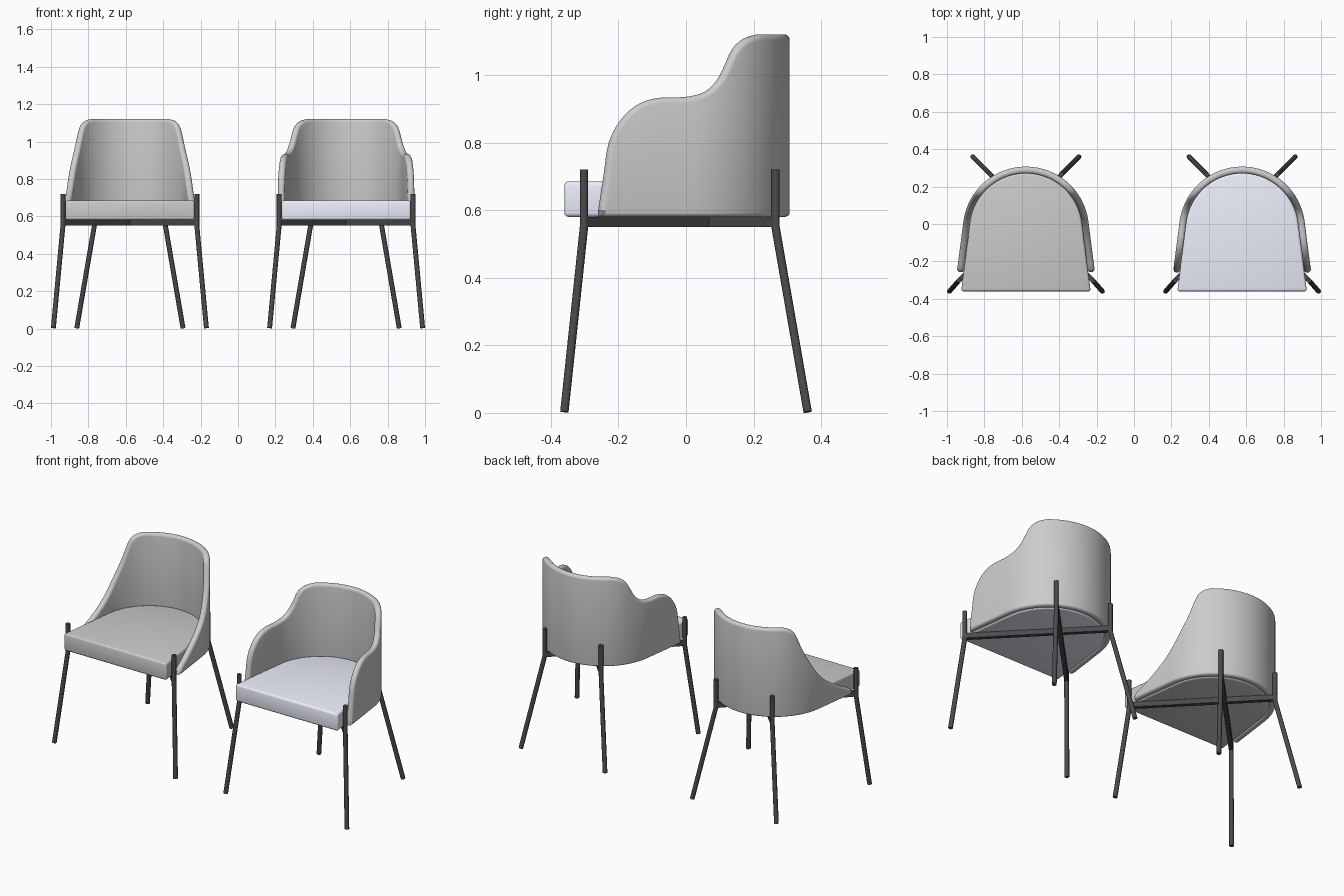
import bpy, bmesh, math
from mathutils import Vector

if "Cube" in bpy.data.objects:
    bpy.data.objects.remove(bpy.data.objects["Cube"])

C = -0.03                 # centre of the rear arc (y)
A = math.atan(0.13)       # flare of the straight sides
R_SEAT, R_SHELL = 0.301, 0.337
THICK, BOTTOM = 0.037, 0.58


def material(name, rgb):
    m = bpy.data.materials.new(name)
    m.diffuse_color = (*rgb, 1)
    m.use_nodes = True
    m.node_tree.nodes["Principled BSDF"].inputs["Base Color"].default_value = m.diffuse_color
    return m


DARK = material("dark_metal", (0.07, 0.07, 0.07))
PALE = material("pale_fabric", (0.84, 0.86, 0.97))


def finish(name, bm, x, mat=None, angle=35):
    bmesh.ops.recalc_face_normals(bm, faces=bm.faces)
    me = bpy.data.meshes.new(name)
    bm.to_mesh(me)
    bm.free()
    ob = bpy.data.objects.new(name, me)
    bpy.context.collection.objects.link(ob)
    ob.location.x = x
    if mat:
        me.materials.append(mat)
    if angle:
        bpy.ops.object.select_all(action='DESELECT')
        ob.select_set(True)
        bpy.context.view_layer.objects.active = ob
        bpy.ops.object.shade_smooth_by_angle(angle=math.radians(angle))
    return ob


def path(s, d, r):
    """Point on the U-shaped plan: s along from the back centre, d inwards."""
    st = r * (math.pi / 2 - A)
    t = abs(s)
    a = math.pi / 2 - min(t, st) / r
    n = Vector((math.cos(a), math.sin(a)))
    p = Vector((0, C)) + n * (r - d) + Vector((math.sin(A), -math.cos(A))) * max(0, t - st)
    return (p.x if s >= 0 else -p.x, p.y)


def s_from_y(y, r):
    yt = C + r * math.sin(A)
    if y >= yt:
        return r * math.acos(min(1, (y - C) / r))
    return r * (math.pi / 2 - A) + (yt - y) / math.cos(A)


def catmull(pts, n):
    q = [pts[0]] + pts + [pts[-1]]
    out = []
    for i in range(1, len(q) - 2):
        a, b, c, d = q[i - 1:i + 3]
        for k in range(n):
            t = k / n
            out.append(0.5 * (2 * b + (c - a) * t + (2 * a - 5 * b + 4 * c - d) * t * t
                              + (3 * b - a - 3 * c + d) * t ** 3))
    return out + [pts[-1]]


def shell(name, profile, x):
    # rim line in unrolled (s, z), from the front end to the back and round again
    half = catmull([Vector((s_from_y(y, R_SHELL), z)) for y, z in profile], 4)
    s0, z0 = half[-1]
    half += [Vector((s0 * (1 - k / 8), z0)) for k in range(1, 9)]
    rim = half + [Vector((-p.x, p.y)) for p in reversed(half[:-1])]
    rad, steps = 0.017, 5
    # (depth, inset) round the edge, outside to inside
    edge = [(rad * (1 - math.cos(k * math.pi / 2 / steps)),
             rad * (1 - math.sin(k * math.pi / 2 / steps))) for k in range(steps + 1)]
    edge += [(THICK - d, i) for d, i in reversed(edge)]
    bm = bmesh.new()
    cols = []
    for i, p in enumerate(rim):
        t = (rim[min(i + 1, len(rim) - 1)] - rim[max(i - 1, 0)]).normalized()
        n = Vector((-t.y, t.x))
        if n.y < 0:
            n = -n
        top, low = [], []
        for d, ins in edge:
            q = p - n * ins
            zb = BOTTOM + ins * 0.7
            top.append(bm.verts.new((*path(q.x, d, R_SHELL), max(q.y, zb + 0.004))))
            low.append(bm.verts.new((*path(q.x, d, R_SHELL), zb)))
        cols.append(top + low[::-1])
    m = len(cols[0])
    for a, b in zip(cols, cols[1:]):
        for k in range(m):
            bm.faces.new((a[k], a[(k + 1) % m], b[(k + 1) % m], b[k]))
    bm.faces.new(cols[0])
    bm.faces.new(cols[-1])
    finish(name, bm, x, None, 50)


def seat(name, x, mat):
    smax = s_from_y(-0.36, R_SEAT)
    st = R_SEAT * (math.pi / 2 - A)
    ss = [-smax] + [st * k / 24 for k in range(-24, 25)] + [smax]
    bm = bmesh.new()
    f = bm.faces.new([bm.verts.new((*path(s, 0, R_SEAT), BOTTOM)) for s in ss])
    ex = bmesh.ops.extrude_face_region(bm, geom=[f])
    bmesh.ops.translate(bm, vec=(0, 0, 0.105),
                        verts=[v for v in ex['geom'] if isinstance(v, bmesh.types.BMVert)])
    bmesh.ops.recalc_face_normals(bm, faces=bm.faces)
    sharp = [e for e in bm.edges if e.calc_face_angle(0) > math.radians(40)]
    bmesh.ops.bevel(bm, geom=sharp, offset=0.012, segments=3, profile=0.5, affect='EDGES')
    finish(name, bm, x, mat)


def leg(name, pts, x):
    cu = bpy.data.curves.new(name, 'CURVE')
    cu.dimensions = '3D'
    cu.bevel_depth, cu.bevel_resolution, cu.use_fill_caps = 0.013, 3, True
    sp = cu.splines.new('POLY')
    sp.points.add(len(pts) - 1)
    for p, co in zip(sp.points, pts):
        p.co = (*co, 1)
    ob = bpy.data.objects.new(name, cu)
    ob.location.x = x
    bpy.context.collection.objects.link(ob)
    cu.materials.append(DARK)


def brace(name, a, b, x):
    # flat diagonal bar under the seat
    a, b = Vector(a), Vector(b)
    t = (b - a).normalized()
    n = Vector((-t.y, t.x)) * 0.012
    bm = bmesh.new()
    lo, hi = [[bm.verts.new((q.x, q.y, z)) for q in (a + n, b + n, b - n, a - n)]
              for z in (0.55, BOTTOM)]
    bm.faces.new(lo)
    bm.faces.new(hi)
    for k in range(4):
        j = (k + 1) % 4
        bm.faces.new((lo[k], lo[j], hi[j], hi[k]))
    finish(name, bm, x, DARK, None)


def chair(label, x, profile, mat):
    shell(label + "_backrest_shell", profile, x)
    seat(label + "_seat", x, mat)
    for sx, side in ((-1, "left"), (1, "right")):
        leg(f"{label}_front_leg_{side}",
            [(sx * 0.358, -0.302, 0.72), (sx * 0.358, -0.302, 0.55), (sx * 0.409, -0.36, 0.003)], x)
        leg(f"{label}_back_leg_{side}",
            [(sx * 0.19, 0.265, 0.72), (sx * 0.19, 0.265, 0.55), (sx * 0.284, 0.36, 0.003)], x)
        brace(f"{label}_brace_{side}", (sx * 0.358, -0.302), (-sx * 0.19, 0.265), x)


# rim profiles as (y, z), front to back
SLOPED = [(-0.255, 0.60), (-0.235, 0.622), (-0.17, 0.655), (-0.06, 0.725), (0.02, 0.80),
          (0.08, 0.89), (0.12, 0.965), (0.15, 1.045), (0.168, 1.085), (0.195, 1.11), (0.225, 1.12)]
ARMED = [(-0.257, 0.60), (-0.242, 0.70), (-0.226, 0.80), (-0.19, 0.868), (-0.14, 0.913),
         (-0.08, 0.932), (0.0, 0.935), (0.06, 0.95), (0.10, 0.985), (0.125, 1.03),
         (0.15, 1.078), (0.185, 1.108), (0.225, 1.12)]

chair("side_chair", -0.578, SLOPED, None)
chair("arm_chair", 0.578, ARMED, PALE)
